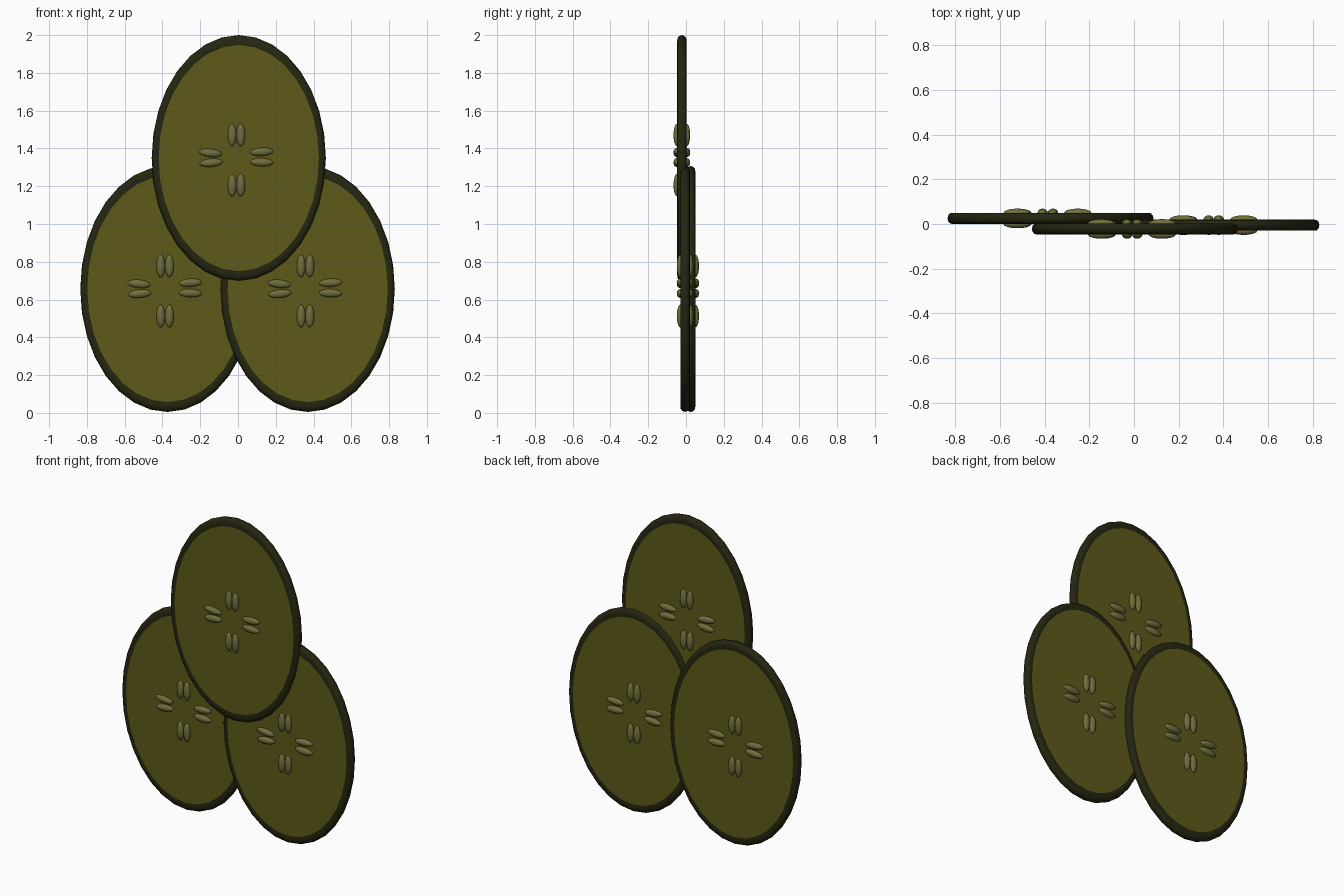
import bpy, bmesh, math
from mathutils import Matrix, Vector

if "Cube" in bpy.data.objects:
    bpy.data.objects.remove(bpy.data.objects["Cube"])

A, B, T = 0.461, 0.651, 0.025      # half width, half height, half thickness
SEGS = 32


def material(name, rgb):
    m = bpy.data.materials.new(name)
    m.diffuse_color = (*rgb, 1)
    m.use_nodes = True
    m.node_tree.nodes["Principled BSDF"].inputs["Base Color"].default_value = m.diffuse_color
    return m


rind_mat = material("dark_rind", (0.018, 0.019, 0.005))
flesh_mat = material("flesh", (0.11, 0.10, 0.010))
seed_mat = material("seed", (0.16, 0.155, 0.045))


def finish(bm, name, mat, loc):
    bmesh.ops.recalc_face_normals(bm, faces=bm.faces)
    me = bpy.data.meshes.new(name)
    bm.to_mesh(me)
    bm.free()
    me.materials.append(mat)
    ob = bpy.data.objects.new(name, me)
    ob.location = loc
    bpy.context.collection.objects.link(ob)
    bpy.ops.object.select_all(action='DESELECT')
    ob.select_set(True)
    bpy.context.view_layer.objects.active = ob
    bpy.ops.object.shade_smooth_by_angle(angle=math.radians(40))


def ring(bm, r, y):
    return [bm.verts.new((A * r * math.cos(t), y, B * r * math.sin(t)))
            for t in (2 * math.pi * i / SEGS for i in range(SEGS))]


def bridge(bm, a, b):
    for i in range(SEGS):
        j = (i + 1) % SEGS
        bm.faces.new((a[i], a[j], b[j], b[i]))


# rounded rind cross-section, front half then mirrored to the back
HALF = [(0.92, -T + 0.001), (0.945, -T), (0.975, -0.023), (0.993, -0.014)]
PROFILE = HALF + [(1.0, 0)] + [(r, -y) for r, y in reversed(HALF)]

# seed layout: x, z, half length x, half length z, tilt in degrees
SEEDS = [(-0.035, 0.122, 0.023, 0.060, 0), (0.011, 0.122, 0.023, 0.060, 0),
         (-0.035, -0.143, 0.023, 0.060, 0), (0.011, -0.143, 0.023, 0.060, 0),
         (-0.150, 0.027, 0.061, 0.022, -6), (-0.146, -0.025, 0.061, 0.022, 5),
         (0.122, 0.033, 0.061, 0.022, 3), (0.122, -0.022, 0.061, 0.022, -2)]


def slice_of(name, loc):
    # rind
    bm = bmesh.new()
    rings = [ring(bm, r, y) for r, y in PROFILE]
    for a, b in zip(rings, rings[1:]):
        bridge(bm, a, b)
    finish(bm, name + "_rind", rind_mat, loc)

    # flesh discs on both faces
    bm = bmesh.new()
    front, back = ring(bm, 0.922, -T + 0.001), ring(bm, 0.922, T - 0.001)
    bm.faces.new(front)
    bm.faces.new(back)
    bridge(bm, front, back)
    finish(bm, name + "_flesh", flesh_mat, loc)

    # seeds half sunk in both faces
    bm = bmesh.new()
    for side in (-1, 1):
        for x, z, sx, sz, tilt in SEEDS:
            m = (Matrix.Translation(Vector((x, side * T, z)))
                 @ Matrix.Rotation(math.radians(-tilt), 4, 'Y')
                 @ Matrix.Diagonal((sx, 0.019, sz, 1)))
            bmesh.ops.create_uvsphere(bm, u_segments=16, v_segments=10,
                                      radius=1, matrix=m)
    finish(bm, name + "_seeds", seed_mat, loc)


slice_of("top_slice", (0.004, -0.022, 1.349))
slice_of("left_slice", (-0.374, 0.025, 0.656))
slice_of("right_slice", (0.369, -0.005, 0.656))
